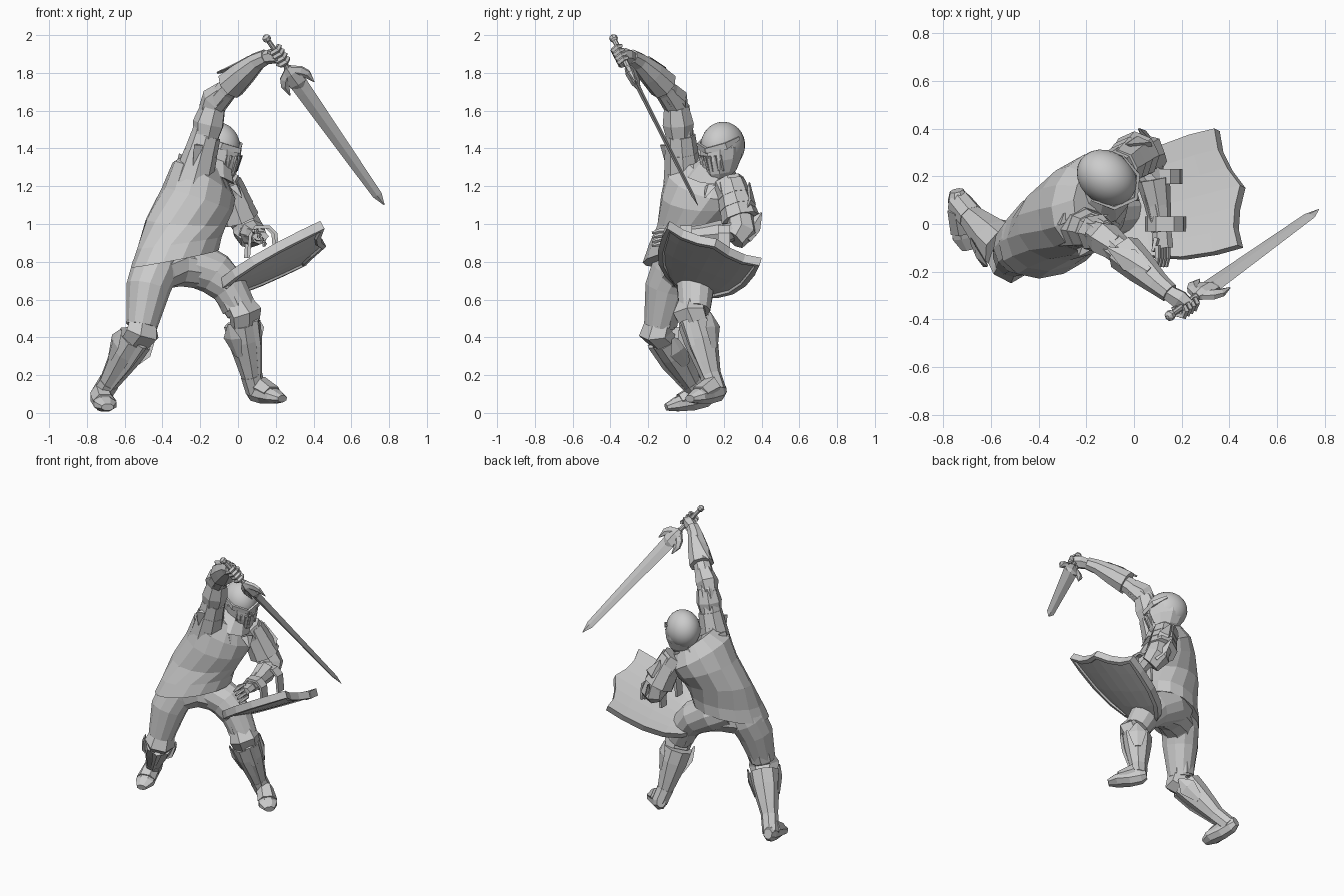
import bpy, bmesh, math
from mathutils import Vector as V

if "Cube" in bpy.data.objects:
    bpy.data.objects.remove(bpy.data.objects["Cube"])

def finish(name, bm, smooth=False):
    bmesh.ops.recalc_face_normals(bm, faces=bm.faces[:])
    me = bpy.data.meshes.new(name)
    bm.to_mesh(me)
    bm.free()
    ob = bpy.data.objects.new(name, me)
    bpy.context.collection.objects.link(ob)
    for p in me.polygons:
        p.use_smooth = smooth

def loft(name, rings, n=8, phase=0.0):
    """rings: (centre, u vector, v vector) ellipses, skinned and capped"""
    bm = bmesh.new()
    rows = []
    for c, u, v in rings:
        rows.append([bm.verts.new(V(c) + V(u) * math.cos(2 * math.pi * k / n + phase)
                                  + V(v) * math.sin(2 * math.pi * k / n + phase)) for k in range(n)])
    for a, b in zip(rows, rows[1:]):
        for k in range(n):
            bm.faces.new((a[k], a[(k + 1) % n], b[(k + 1) % n], b[k]))
    bm.faces.new(rows[0][::-1])
    bm.faces.new(rows[-1])
    finish(name, bm)

def tube(name, pts, radii, hint=(0, 0, 1), n=8, phase=0.0):
    """path with radii r or (sideways, towards hint)"""
    pts = [V(p) for p in pts]
    rings = []
    for i, p in enumerate(pts):
        t = (pts[min(i + 1, len(pts) - 1)] - pts[max(i - 1, 0)]).normalized()
        u = V(hint).cross(t).normalized()
        v = t.cross(u)
        r = radii[i] if isinstance(radii[i], tuple) else (radii[i], radii[i])
        rings.append((p, u * r[0], v * r[1]))
    loft(name, rings, n, phase)

def lames(name, a, b, r0, r1, count, hint, n=8):
    """overlapping flared armour plates from a to b"""
    a, b = V(a), V(b)
    for i in range(count):
        p, q = a.lerp(b, i / count), a.lerp(b, (i + 1.25) / count)
        s = r0 + (r1 - r0) * i / count
        tube(f"{name}_{i + 1}", [p, q], [s * .88, s], hint, n)

FACE = V((.75, -.66, 0))
S4 = math.pi / 4

# torso and tunic, leaning forward and twisting from hips to chest
loft("tunic", [
    ((-.335, -.03, .815), (.215, .125, .045), (.09, -.155, .01)),
    ((-.31, -.01, .90), (.20, .125, .03), (.10, -.14, .01)),
    ((-.275, .03, 1.01), (.165, .14, 0), (.14, -.12, -.02)),
    ((-.215, .07, 1.13), (.12, .165, -.05), (.145, -.12, -.04)),
    ((-.18, .10, 1.23), (.11, .175, -.09), (.125, -.105, -.05)),
    ((-.155, .13, 1.31), (.07, .12, -.07), (.07, -.06, -.04))], 14)
loft("gorget", [
    ((-.145, .13, 1.26), (.08, .10, -.04), (.10, -.09, -.03)),
    ((-.12, .17, 1.35), (.055, .06, -.01), (.06, -.055, .0))], 10)
for s in (-1, 1):
    base = V((-.06, .08, 1.22)) + V((.04, .05, -.02)) * s
    tube("collar_point", [base, base + V((.04, -.03, -.06))], [(.04, .02), .004], FACE, 4)

# helmet: smooth dome, angular lower guard, brow and visor bars
f = V((.80, -.57, -.18)).normalized()
side = V((.58, .815, 0)).normalized()
up = f.cross(-side).normalized()
up = up if up.z > 0 else -up
H = V((-.115, .195, 1.415))
bm = bmesh.new()
bmesh.ops.create_uvsphere(bm, u_segments=24, v_segments=14, radius=1)
for v in bm.verts:
    v.co = H + side * v.co.x * .11 + f * v.co.y * .133 + up * v.co.z * .126
finish("helmet_dome", bm, True)
loft("helmet_guard", [
    (H + f * .06 - up * .165, side * .05, f * .06),
    (H + f * .04 - up * .13, side * .08, f * .10),
    (H + f * .02 - up * .06, side * .106, f * .13),
    (H + f * .01, side * .112, f * .134)], 10, math.pi / 2)
for s in (-1, 1):
    tube("brow_plate", [H + f * .152, H + f * .095 + side * .088 * s + up * .015, H + side * .112 * s + up * .04],
         [(.01, .02), (.01, .025), (.006, .012)], up, 4, S4)
    for k in (0, 1, 2):
        p = H + f * (.15 - .014 * k) + side * s * (.014 + .026 * k)
        tube("visor_bar", [p - up * .03, p - up * .115 - f * .014], [.009, .006], f, 4, S4)

# legs: hose, knee guard, greave, boot
def leg(tag, thigh, rad, knee, ankle, heel, toe, fwd):
    knee, ankle, heel, toe, fwd = V(knee), V(ankle), V(heel), V(toe), V(fwd).normalized()
    tube(tag + "_thigh", thigh, rad, fwd, 12)
    d = (ankle - knee).normalized()
    lat = d.cross(fwd).normalized()
    fr = lat.cross(d)
    hip = (V(thigh[-2]) - knee).normalized()
    tube(tag + "_thigh_plate", [knee + hip * .12, knee + hip * .03], [.092, .086], fwd, 8)
    tube(tag + "_knee_guard", [knee + hip * .06 + fr * .01, knee + fr * .035, knee + d * .07 + fr * .015],
         [(.078, .075), (.1, .085), (.085, .07)], fwd, 6)
    g = knee + d * .06
    L = (ankle - g).length
    tube(tag + "_greave", [g, g + d * L * .3, g + d * L * .7, ankle], [(.096, .10), (.092, .09), (.068, .07), .052], fr, 8)
    for s in (-1, 1):
        tube(tag + "_greave_wing", [g + d * .16 + lat * s * .075, g + d * .05 + lat * s * .10, g - d * .03 + lat * s * .105],
             [(.01, .025), (.014, .06), (.005, .01)], fr, 4)
    tube(tag + "_shin_ridge", [g - d * .02 + fr * .095, g + d * L * .4 + fr * .085, ankle + fr * .05],
         [(.03, .015), (.02, .015), .008], fr, 4)
    tube(tag + "_ankle", [ankle - d * .02, heel.lerp(toe, .2)], [.058, .055], fwd, 8)
    tube(tag + "_boot", [heel, heel.lerp(toe, .15), heel.lerp(toe, .45), heel.lerp(toe, .78), toe],
         [(.03, .035), (.048, .058), (.053, .058), (.065, .04), (.035, .02)], (0, 0, 1), 8, math.pi / 8)
    tube(tag + "_boot_plate", [heel.lerp(toe, .3) + V((0, 0, .03)), heel.lerp(toe, .7) + V((0, 0, .015))],
         [(.056, .06), (.064, .04)], (0, 0, 1), 6)

leg("right_leg", [(-.40, -.03, .87), (-.44, -.06, .76), (-.475, -.10, .66), (-.51, -.14, .46)],
    [.11, .125, .118, .083], (-.515, -.135, .44), (-.69, .035, .15), (-.745, .14, .095), (-.69, -.105, .03), (.45, -.9, -.3))
leg("left_leg", [(-.36, .02, .84), (-.25, .05, .80), (-.12, .055, .735), (-.045, .05, .66), (.02, .045, .54)],
    [.11, .125, .115, .10, .085], (.012, .04, .53), (.075, .135, .18), (.06, .195, .125), (.235, .02, .075), (.75, -.66, .1))
tube("pelvis", [(-.49, -.10, .70), (-.40, -.04, .765), (-.30, .015, .785), (-.16, .055, .75)], [.10, .115, .115, .10], FACE, 10)

# raised right arm
tube("right_arm", [(-.22, -.01, 1.27), (-.18, -.03, 1.45), (-.14, -.045, 1.61), (-.06, -.11, 1.71), (.12, -.265, 1.87)],
     [.09, .075, .065, .06, .04], FACE, 8)
lames("right_pauldron", (-.17, -.03, 1.47), (-.25, -.01, 1.19), .09, .125, 3, FACE)
for p, q in (((-.20, -.10, 1.42), (-.24, -.06, 1.17)), ((-.28, .03, 1.36), (-.36, .03, 1.17))):
    tube("right_pauldron_point", [p, q], [(.05, .02), .01], FACE, 4)
tube("right_upper_plate", [(-.17, -.035, 1.45), (-.155, -.04, 1.53), (-.13, -.05, 1.62)], [.068, .085, .068], FACE, 7)
tube("right_elbow_guard", [(-.15, -.045, 1.60), (-.125, -.06, 1.655), (-.07, -.10, 1.70)], [.062, .075, .06], FACE, 6)
tube("right_gauntlet", [(-.04, -.12, 1.735), (.03, -.185, 1.80), (.10, -.25, 1.86), (.15, -.29, 1.885)],
     [.082, .07, .05, .042], (0, 0, 1), 8)
tube("right_gauntlet_point", [(.06, -.20, 1.88), (-.02, -.15, 1.83), (-.11, -.10, 1.80)],
     [(.02, .012), (.05, .018), .006], (0, 0, 1), 4)

# sword
P, T = V((.15, -.385, 1.985)), V((.775, .062, 1.10))
a = (T - P).normalized()
w = V((-.85, .235, -.476)).normalized()
nrm = a.cross(w).normalized()
G = P + a * .265
loft("sword_blade", [(c, w * x, nrm * y) for c, x, y in
                     ((G, .05, .013), (G + a * .12, .046, .012), (T - a * .07, .026, .009), (T, .002, .001))], 4)
tube("sword_grip", [P, G], [.013, .016], w, 8)
tube("sword_pommel", [P - a * .018, P - a * .006, P + a * .012, P + a * .025], [.008, .022, .022, .01], w, 8)
tube("sword_collar", [G - a * .06, G - a * .02, G + a * .05, G + a * .09], [(.02, .02), (.03, .045), (.025, .055), .008], w, 6)
for s in (-1, 1):
    tube("sword_guard", [G - a * .04, G + w * s * .045, G + w * s * .068 + a * .03, G + w * s * .075 + a * .09],
         [(.02, .025), (.02, .035), (.016, .025), .003], w, 6)

# right fist around the grip
K = P + a * .125
tube("right_hand", [(.14, -.285, 1.88), K - V((.025, -.02, .0)), K + V((.01, -.01, .0))], [.035, (.045, .04), (.04, .03)], a, 6)
for k in range(4):
    c = P + a * (.08 + .028 * k)
    tube("right_finger", [c + w * .03, c + w * .015 - nrm * .03, c - w * .02 - nrm * .03, c - w * .032, c - w * .02 + nrm * .022],
         [.014, .015, .015, .014, .01], a, 5)

# left arm with pauldron, elbow guard and gauntlet
E, W = V((.05, .295, .97)), V((.115, -.03, .935))
tube("left_arm", [(-.08, .22, 1.22), (-.02, .27, 1.10), E, (.08, .16, .945), W], [.09, .085, .065, .058, .042], FACE, 8)
lames("left_pauldron", (-.06, .235, 1.22), (.005, .285, 1.04), .09, .11, 3, FACE)
tube("left_pauldron_spike", [(.03, .30, 1.03), (.015, .34, 1.11), (-.03, .335, 1.22)], [(.035, .05), (.03, .06), .004], (1, 0, 0), 4)
tube("left_elbow_guard", [(.03, .29, 1.04), E, (.075, .25, .92)], [.07, .085, .068], FACE, 7)
tube("left_elbow_wing", [(.09, .31, .93), (.05, .355, .99), (.02, .40, 1.06)], [(.04, .02), (.045, .015), .004], (1, 0, 0), 4)
tube("left_gauntlet", [(.08, .19, .95), (.10, .08, .94), W], [.072, .055, .042], (0, 0, 1), 8)
tube("left_hand", [W + V((0, .02, 0)), W + V((.005, -.07, 0))], [(.04, .03), (.045, .025)], (0, 0, 1), 6)
for k in range(4):
    c = V((.098 + .014 * k, -.09, .965 - .023 * k))
    tube("left_finger", [c, c + V((.0, -.05, -.002)), c + V((-.004, -.09, -.012))], [.013, .013, .007], (0, 0, 1), 5)
tube("left_thumb", [W + V((-.02, -.03, .02)), W + V((-.035, -.085, .03))], [.015, .009], (0, 0, 1), 5)

# shield: gently curved heater with raised border
tip = V((-.14, .02, .665))
ea, eb = V((.54, .14, .26)).normalized(), V((-.10, .50, -.20)).normalized()
en = ea.cross(eb).normalized()
crest = [0, -.015, .02, .09, .02, -.015, 0]
bm = bmesh.new()
grid = []
for t, half in [(0, .015), (.06, .085), (.15, .15), (.32, .215), (.55, .255), (.8, .27), (1, .268)]:
    grid.append([])
    for k in range(7):
        b = (k - 3) / 3
        co = tip + ea * (.60 * t + .60 * crest[k] * t ** 6) + eb * half * b
        grid[-1].append(bm.verts.new(co - en * .024 * (1 - b * b) * min(1, half / .25)))
for r, q in zip(grid, grid[1:]):
    for k in range(6):
        bm.faces.new((r[k], r[k + 1], q[k + 1], q[k]))
bmesh.ops.recalc_face_normals(bm, faces=bm.faces[:])
if sum(fc.normal.dot(en) for fc in bm.faces) > 0:
    bmesh.ops.reverse_faces(bm, faces=bm.faces[:])
back = bmesh.ops.duplicate(bm, geom=bm.faces[:])["geom"]
back = [g for g in back if isinstance(g, bmesh.types.BMFace)]
front = bmesh.ops.extrude_face_region(bm, geom=[fc for fc in bm.faces if fc not in back])["geom"]
bmesh.ops.translate(bm, vec=-en * .048, verts=[g for g in front if isinstance(g, bmesh.types.BMVert)])
front = [g for g in front if isinstance(g, bmesh.types.BMFace)]
bmesh.ops.inset_region(bm, faces=front, thickness=.028, use_even_offset=False)
bmesh.ops.inset_region(bm, faces=front, thickness=.006, depth=-.012, use_even_offset=False)
bmesh.ops.remove_doubles(bm, verts=bm.verts[:], dist=.0005)
finish("shield", bm)

# straps holding the forearm
for y, x in ((.20, .11), (.0, .125)):
    tube("shield_strap", [(x - .07, y, .82), (x - .06, y, .94), (x - .03, y, .985), (x + .04, y, .985), (x + .075, y, .95), (x + .085, y, .84)],
         [(.012, .045)] * 6, (0, 1, 0), 4, S4)
